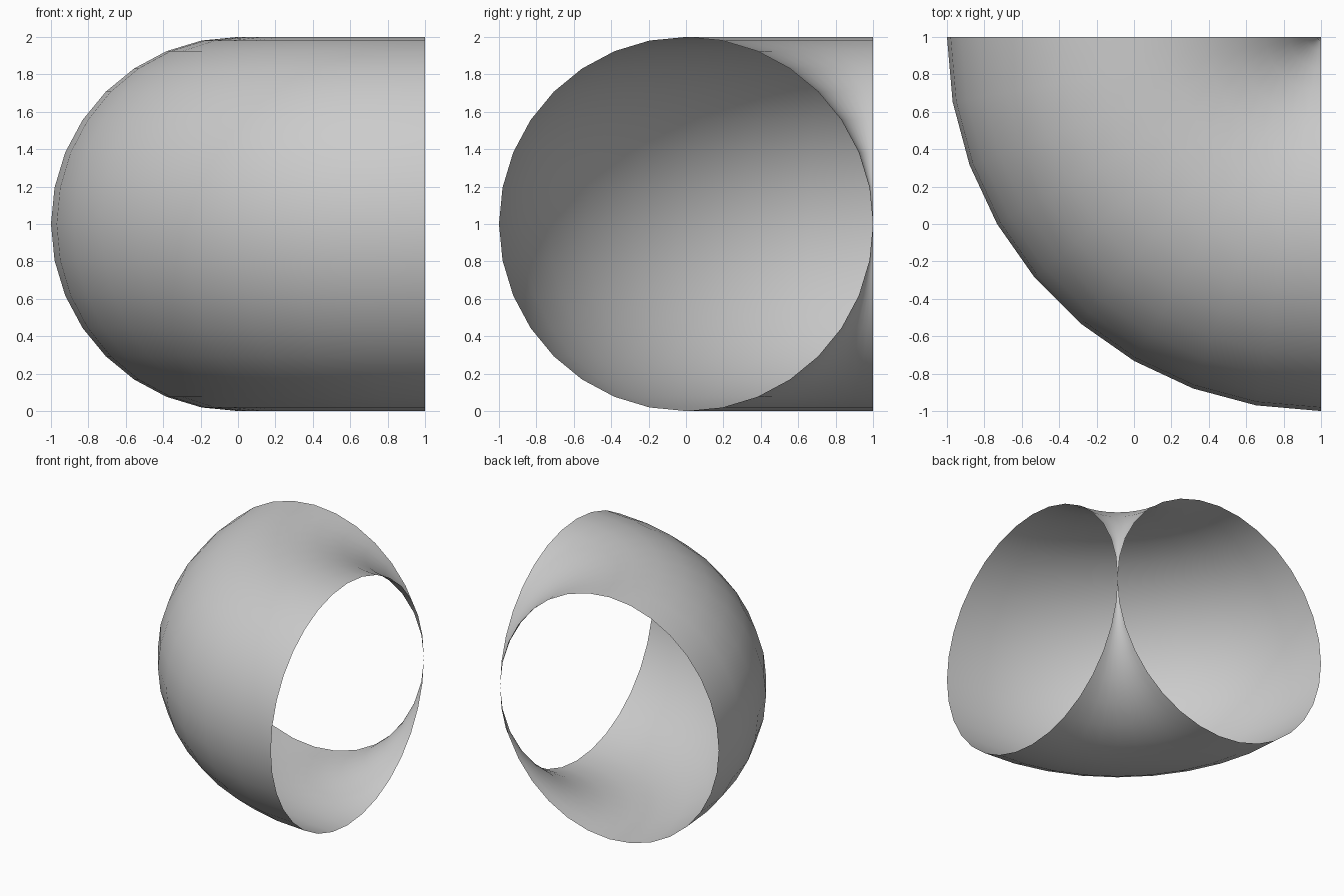
import bpy, bmesh
from math import radians
from mathutils import Matrix

if "Cube" in bpy.data.objects:
    bpy.data.objects.remove(bpy.data.objects["Cube"])

# Pipe elbow: a 32-sided circle swept a quarter turn about its own inner edge
bm = bmesh.new()
place = Matrix.Translation((1, 0, 1)) @ Matrix.Rotation(radians(90), 4, 'Y')
bmesh.ops.create_circle(bm, cap_ends=False, segments=32, radius=1, matrix=place)
bmesh.ops.spin(bm, geom=bm.verts[:] + bm.edges[:], cent=(1, 1, 0),
               axis=(0, 0, 1), angle=radians(-90), steps=9)

# Close the pinch point at the inner corner and face everything outward
bmesh.ops.remove_doubles(bm, verts=bm.verts[:], dist=1e-4)
bmesh.ops.recalc_face_normals(bm, faces=bm.faces[:])
outer = max(bm.faces, key=lambda f: -f.calc_center_median().x)
if outer.normal.x > 0:
    bmesh.ops.reverse_faces(bm, faces=bm.faces[:])
for f in bm.faces:
    f.smooth = True

mesh = bpy.data.meshes.new("pipe_elbow")
bm.to_mesh(mesh)
bm.free()
bpy.context.collection.objects.link(bpy.data.objects.new("pipe_elbow", mesh))
